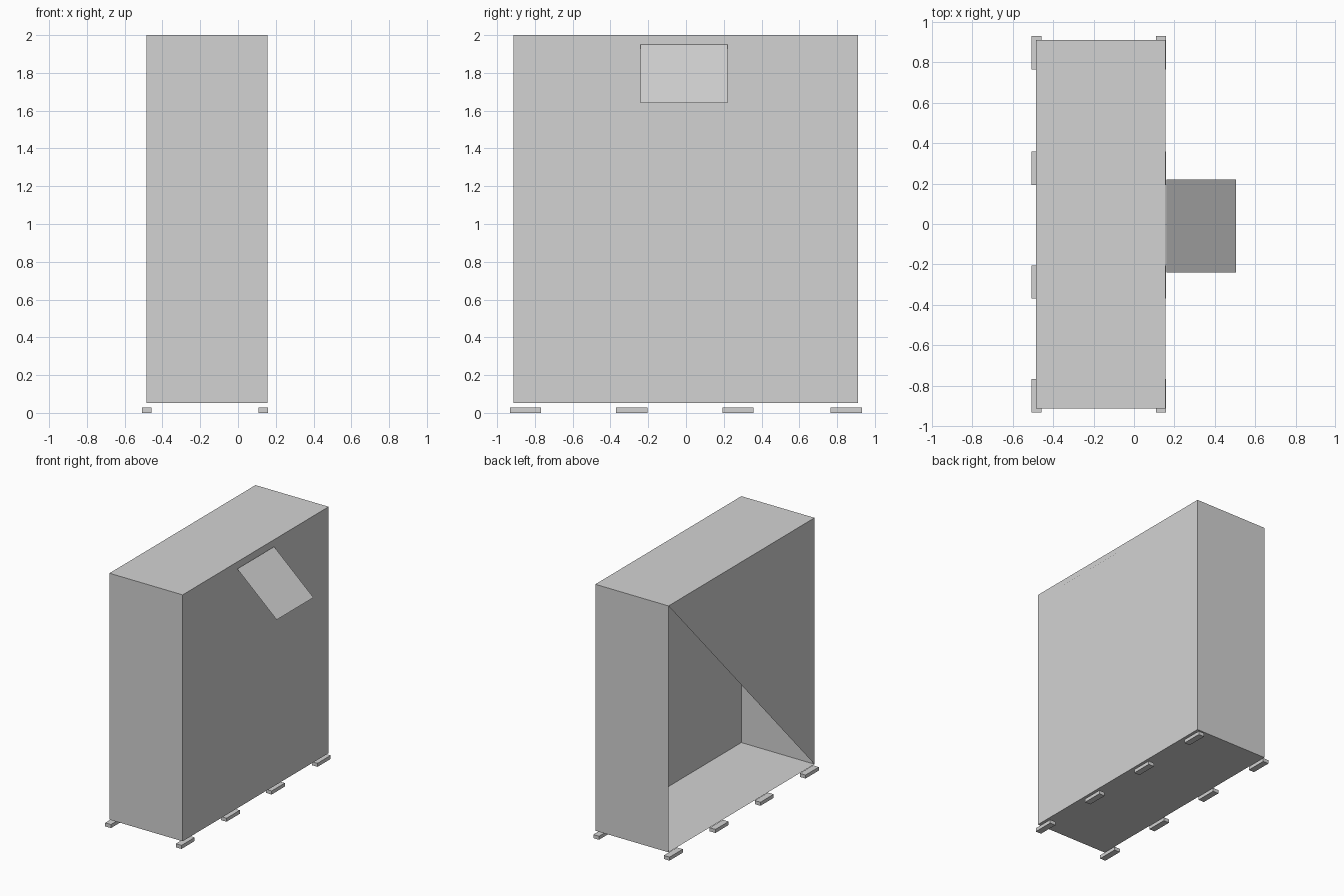
import bpy, bmesh

if "Cube" in bpy.data.objects:
    bpy.data.objects.remove(bpy.data.objects["Cube"])

grey = bpy.data.materials.new("plain_grey")
grey.diffuse_color = (0.65, 0.65, 0.65, 1)
grey.use_nodes = True
grey.node_tree.nodes["Principled BSDF"].inputs["Base Color"].default_value = grey.diffuse_color


def add_object(name, bm):
    mesh = bpy.data.meshes.new(name)
    bm.to_mesh(mesh)
    bm.free()
    mesh.materials.append(grey)
    obj = bpy.data.objects.new(name, mesh)
    bpy.context.collection.objects.link(obj)
    return obj


def box(x0, x1, y0, y1, z0, z1):
    bm = bmesh.new()
    bmesh.ops.create_cube(bm, size=1)
    for v in bm.verts:
        v.co.x = x1 if v.co.x > 0 else x0
        v.co.y = y1 if v.co.y > 0 else y0
        v.co.z = z1 if v.co.z > 0 else z0
    return bm


# Hollow cabinet whose left side is only half closed, by a triangle
bm = box(-0.485, 0.155, -0.913, 0.911, 0.052, 2.0)
left = next(f for f in bm.faces if f.normal.x < -0.9)
kept = [v for v in left.verts if not (v.co.y > 0 and v.co.z < 1)]
bmesh.ops.delete(bm, geom=[left], context='FACES_ONLY')
triangle = bm.faces.new(kept)
triangle.normal_update()
if triangle.normal.x > 0:
    triangle.normal_flip()
add_object("cabinet_body", bm)

# Sloped sheet hanging off the right side
bm = bmesh.new()
corners = [(0.162, -0.24, 1.95), (0.506, -0.24, 1.64),
           (0.506, 0.22, 1.64), (0.162, 0.22, 1.95)]
bm.faces.new([bm.verts.new(c) for c in corners])
add_object("sloped_awning", bm)

# Two rows of four flat feet
for side, x in (("left", -0.508), ("right", 0.109)):
    for i, y in enumerate((-0.933, -0.37, 0.193, 0.766)):
        add_object(f"{side}_foot_{i + 1}",
                   box(x, x + 0.05, y, y + 0.165, 0.0, 0.028))
